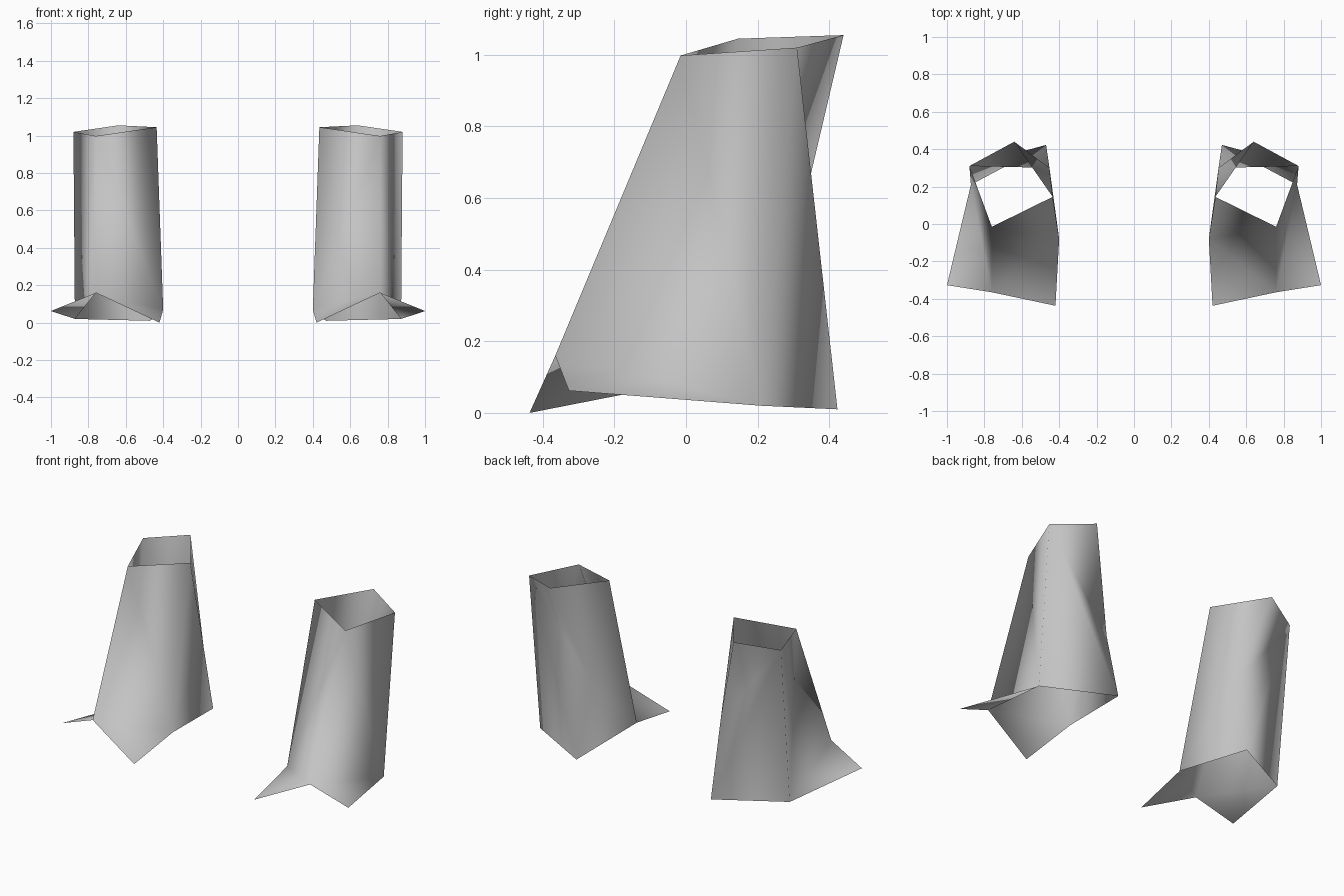
import bpy
import bmesh
from mathutils import Vector

cube = bpy.data.objects.get("Cube")
if cube:
    bpy.data.objects.remove(cube, do_unlink=True)

# Plain grey cloth
grey = bpy.data.materials.new("plain_grey")
grey.use_nodes = True
colour = (0.55, 0.55, 0.55, 1.0)
grey.diffuse_color = colour
grey.node_tree.nodes["Principled BSDF"].inputs["Base Color"].default_value = colour

# Key points of the left tube
points = {
    # upper opening
    "top_back": (0.64, 0.44, 1.055),
    "top_outer": (0.88, 0.31, 1.02),
    "top_front": (0.76, -0.015, 0.998),
    "top_inner": (0.435, 0.145, 1.045),
    # fold on the inner back edge
    "fold": (0.452, 0.30, 0.46),
    # flared hem
    "hem_toe": (0.42, -0.437, 0.0),
    "hem_notch": (0.76, -0.365, 0.16),
    "hem_flare": (1.0, -0.327, 0.062),
    "hem_outer": (0.872, 0.21, 0.02),
    "hem_back": (0.47, 0.423, 0.01),
    "hem_inner": (0.40, -0.08, 0.07),
}

# Panels of the tube wall
panels = [
    # back
    "top_back top_outer fold",
    "top_outer hem_back fold",
    "top_outer hem_outer hem_back",
    # inner side
    "top_back fold top_inner",
    "top_inner fold hem_inner",
    "fold hem_back hem_inner",
    # outer side and flare
    "top_outer top_front hem_outer",
    "top_front hem_notch hem_outer",
    "hem_notch hem_flare hem_outer",
    # front and toe flap
    "top_front top_inner hem_inner",
    "top_front hem_inner hem_notch",
    "hem_notch hem_inner hem_toe",
]


def make_tube(name, side):
    """Build one open tube; side mirrors it across x."""
    bm = bmesh.new()
    verts = {key: bm.verts.new((x * side, y, z)) for key, (x, y, z) in points.items()}
    for panel in panels:
        face = bm.faces.new([verts[key] for key in panel.split()])
        face.smooth = True
    bmesh.ops.recalc_face_normals(bm, faces=bm.faces)
    # make sure the wall faces outwards
    axis = sum((v.co for v in bm.verts), Vector()) / len(bm.verts)
    outward = sum(f.normal.dot(f.calc_center_median() - axis) * f.calc_area()
                  for f in bm.faces)
    if outward < 0:
        bmesh.ops.reverse_faces(bm, faces=bm.faces)
    mesh = bpy.data.meshes.new(name)
    bm.to_mesh(mesh)
    bm.free()
    mesh.materials.append(grey)
    obj = bpy.data.objects.new(name, mesh)
    bpy.context.collection.objects.link(obj)


for name, side in (("left_leg_tube", 1), ("right_leg_tube", -1)):
    make_tube(name, side)
